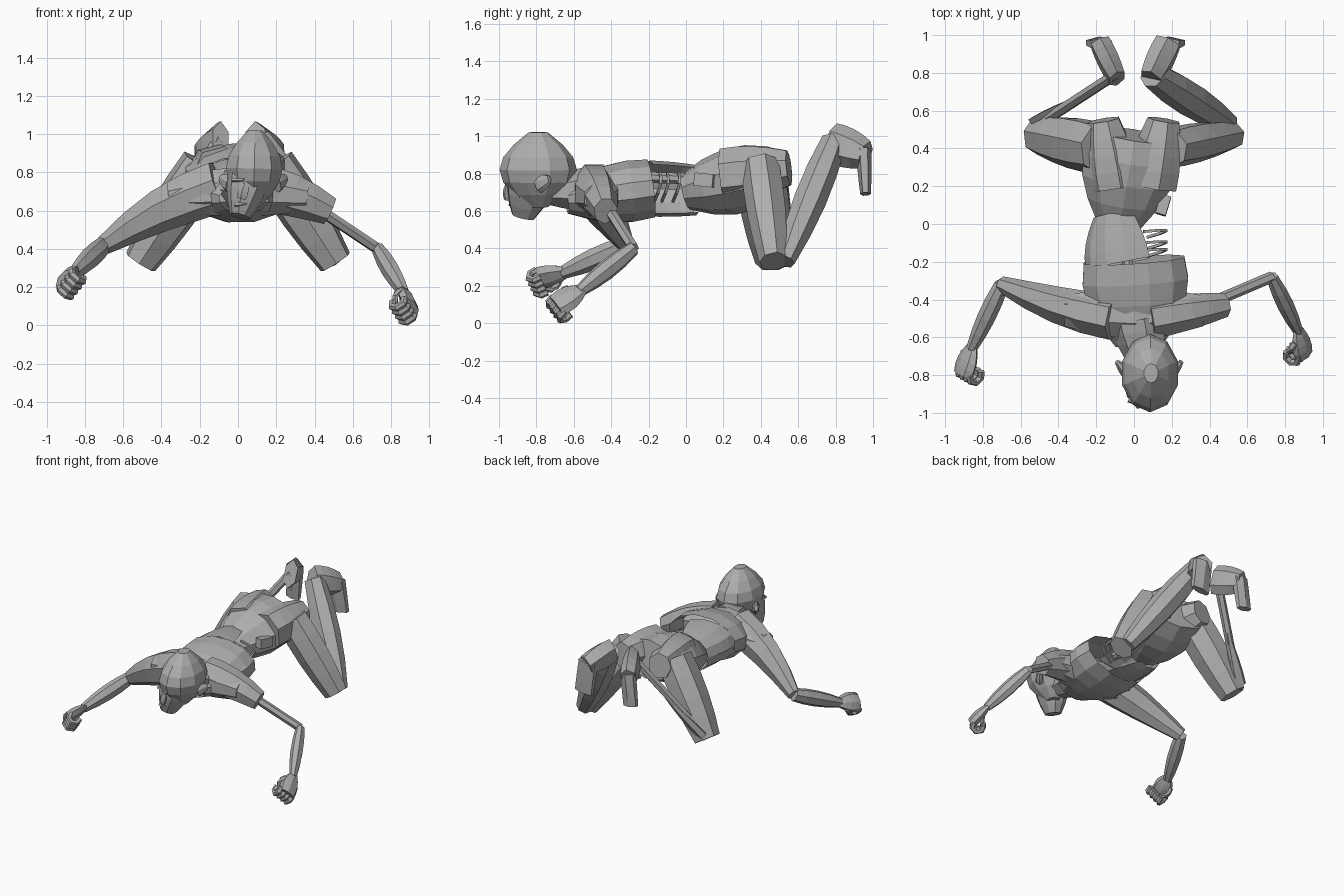
import bpy, bmesh, math
from mathutils import Vector

cube = bpy.data.objects.get("Cube")
if cube:
    bpy.data.objects.remove(cube, do_unlink=True)

shade = (.42, .42, .42, 1)
grey = bpy.data.materials.new("plain grey")
grey.use_nodes = True
grey.diffuse_color = shade
grey.node_tree.nodes["Principled BSDF"].inputs["Base Color"].default_value = shade

ACROSS, ALONG, UP = Vector((1, 0, 0)), Vector((0, 1, 0)), Vector((0, 0, 1))


# Skin a row of elliptical rings; a gap in degrees leaves the section open
def loft(name, centres, widths, depths, side, sides=7, gap=0, caps=True):
    mesh_builder = bmesh.new()
    loops = []
    last = len(centres) - 1
    for index, centre in enumerate(centres):
        tangent = (centres[min(index + 1, last)] - centres[max(index - 1, 0)]).normalized()
        wide_axis = (side - tangent * side.dot(tangent)).normalized()
        deep_axis = tangent.cross(wide_axis)
        loop = []
        for corner in range(sides):
            if gap:
                angle = math.radians(gap + (360 - 2 * gap) * corner / (sides - 1))
            else:
                angle = math.tau * (corner + .5) / sides
            offset = wide_axis * widths[index] * math.cos(angle)
            offset += deep_axis * depths[index] * math.sin(angle)
            loop.append(mesh_builder.verts.new(centre + offset))
        loops.append(loop)
    for near, far in zip(loops, loops[1:]):
        for corner in range(sides - 1 if gap else sides):
            after = (corner + 1) % sides
            mesh_builder.faces.new((near[corner], near[after], far[after], far[corner]))
    if caps and not gap:
        mesh_builder.faces.new(loops[0])
        mesh_builder.faces.new(loops[-1])
    bmesh.ops.recalc_face_normals(mesh_builder, faces=mesh_builder.faces)
    mesh = bpy.data.meshes.new(name)
    mesh_builder.to_mesh(mesh)
    mesh_builder.free()
    mesh.materials.append(grey)
    bpy.context.collection.objects.link(bpy.data.objects.new(name, mesh))


# A bent, tapering part: its thickness follows the chosen stretch of a half sine wave
def limb(name, start, end, side, wide, deep, swell, deep_swell=None, bend=(0, 0, 0), steps=4, **options):
    start, end, bend = Vector(start), Vector(end), Vector(bend)
    spots = [step / steps for step in range(steps + 1)]

    def wave(span):
        return [math.sin(math.pi * (span[0] + (span[1] - span[0]) * spot)) for spot in spots]

    centres = [start.lerp(end, spot) + bend * math.sin(math.pi * spot) for spot in spots]
    widths = [wide * value for value in wave(swell)]
    depths = [deep * value for value in wave(deep_swell or swell)]
    loft(name, centres, widths, depths, side, **options)


EVEN = (.5, .5)
TAPER = (.5, .85)
ROUND = (.08, .92)

# Hollow chest with the shoulder girdle, torn waist open on the left, and pelvis
limb("chest", (.03, -.64, .66), (0, -.19, .72), ACROSS, .29, .17, (.15, .6), sides=12, caps=False)
limb("shoulder_girdle", (-.36, -.46, .67), (.36, -.46, .67), UP, .14, .15, (.2, .8), bend=(0, -.01, .03), sides=8)
limb("waist", (-.03, -.2, .72), (-.08, .06, .71), ACROSS, .23, .15, (.5, .8), (.5, .65), sides=9, gap=60)
limb("pelvis", (-.08, 0, .7), (0, .47, .81), ACROSS, .27, .18, (.15, .6), (.18, .72), sides=10)
limb("hip_bone_rim", (.14, .05, .77), (.17, .15, .76), ACROSS, .04, .05, EVEN, sides=4)

# Exposed spine and ribs
limb("spine", (-.03, -.25, .78), (-.05, .1, .77), ACROSS, .03, .03, EVEN)
for place in (-.14, -.1, -.04):
    limb("rib", (.05, place, .8), (.07, place - .03, .65), ALONG, .01, .01, EVEN, bend=(.11, .02, .02), sides=4)

# Neck and head
limb("neck", (.07, -.74, .7), (.02, -.5, .72), ACROSS, .15, .12, (.2, .5))
limb("cranium", (.09, -.79, 1.02), (.08, -.79, .62), ACROSS, .155, .207, ROUND, steps=6, sides=10)
limb("jaw", (.07, -.82, .8), (.01, -.87, .57), ACROSS, .12, .14, TAPER, sides=9)
limb("nose", (.04, -.95, .74), (.02, -.95, .66), ACROSS, .03, .03, (.2, .7), sides=5)
limb("lips", (-.02, -.93, .63), (.05, -.93, .64), UP, .015, .02, (.2, .8), sides=5)
for sign, word in ((1, "left"), (-1, "right")):
    limb(word + "_brow", (.04 + sign * .01, -.95, .76), (.05 + sign * .08, -.93, .76), UP, .01, .015, EVEN, sides=5)
    limb(word + "_ear", (.08 + sign * .12, -.79, .74), (.08 + sign * .17, -.73, .77), UP, .05, .03, TAPER)


# Clenched hand: palm, four curled fingers and a thumb
def hand(word, wrist, forward, spread):
    wrist = Vector(wrist)
    forward = Vector(forward).normalized()
    spread = Vector(spread)
    spread = (spread - forward * spread.dot(forward)).normalized()
    inward = forward.cross(spread)
    limb(word + "_palm", wrist - forward * .02, wrist + forward * .15, spread, .075, .04, (.15, .65))
    for finger in range(4):
        knuckle = wrist + forward * .13 + spread * (finger - 1.5) * .036
        curl = [knuckle + (forward * math.sin(turn) + inward * (1 - math.cos(turn))) * .04 for turn in range(5)]
        size = [.02] * len(curl)
        loft(word + "_finger", curl, size, size, spread, sides=6)
    limb(word + "_thumb", wrist + forward * .04 + spread * .05, wrist + forward * .13 + inward * .08,
         forward, .02, .02, TAPER, bend=spread * .04, sides=6)


# Fleshy right arm
right_elbow, right_wrist = (-.7, -.32, .42), (-.86, -.66, .27)
limb("right_upper_arm", (-.1, -.5, .73), right_elbow, UP, .14, .12, (.5, .88), bend=(0, -.02, .03))
limb("right_forearm", right_elbow, right_wrist, UP, .06, .05, (.3, .8))
hand("right", right_wrist, (-.3, -.9, -.2), (-.6, 0, -.7))

# Left shoulder stump and wasted arm
left_elbow, left_wrist = (.73, -.28, .4), (.87, -.57, .17)
limb("left_shoulder", (.08, -.5, .73), (.48, -.43, .6), UP, .13, .11, (.5, .8), bend=(0, 0, .02))
limb("left_upper_arm", (.4, -.42, .62), left_elbow, UP, .03, .03, EVEN, sides=6)
limb("left_forearm", left_elbow, left_wrist, UP, .055, .045, (.25, .8))
hand("left", left_wrist, (.2, -.8, -.5), (-.5, -.3, .8))

# Buttocks, thighs and feet hanging toes down; the right thigh is heavier
for sign, word, bulk in ((1, "left", 1), (-1, "right", 1.3)):
    limb(word + "_buttock", (sign * .1, .2, .79), (sign * .16, .55, .83), ACROSS, .14, .15, (.45, .78))
    limb(word + "_thigh", (sign * .18, .4, .84), (sign * .51, .47, .33), ALONG, .11 * bulk, .13, (.4, .75))
    limb(word + "_heel", (sign * .09, .77, .97), (sign * .18, .96, .9), ACROSS, .08 / bulk, .11, (.3, .6), (.4, .75), sides=6)
    limb(word + "_toes", (sign * .17, .95, .93), (sign * .2, .96, .69), ACROSS, .08 / bulk, .04, EVEN, (.5, .75), sides=6)

# Full left shin; the right one stripped to bone with a shred of calf
limb("left_shin", (.5, .53, .33), (.1, .79, .97), ACROSS, .1, .09, (.2, .72))
limb("right_shin", (-.53, .51, .36), (-.1, .79, .97), ACROSS, .03, .03, EVEN, sides=6)
limb("right_calf_shred", (-.52, .54, .38), (-.3, .67, .66), ACROSS, .05, .03, (.5, .95), sides=5)
